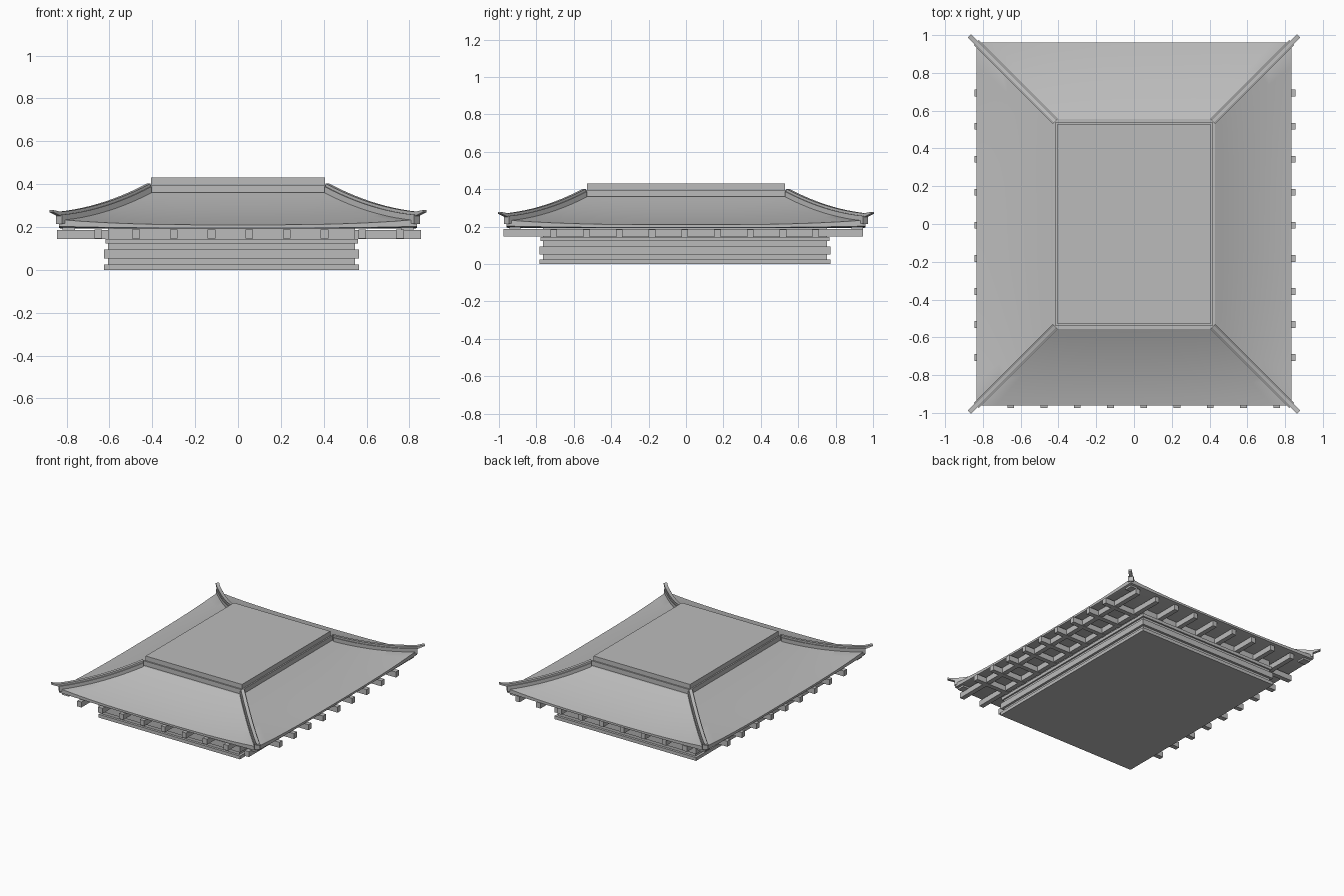
import bpy, bmesh, math
from mathutils import Vector

cube = bpy.data.objects.get("Cube")
if cube:
    bpy.data.objects.remove(cube)

stone = bpy.data.materials.new("plain_grey")
stone.use_nodes = True
GREY = (0.5, 0.5, 0.5, 1)
stone.diffuse_color = GREY
stone.node_tree.nodes["Principled BSDF"].inputs["Base Color"].default_value = GREY

EAVE, TOP = Vector((0.835, 0.96)), Vector((0.43, 0.555))


def make(name, bm, smooth=False):
    bmesh.ops.recalc_face_normals(bm, faces=bm.faces)
    mesh = bpy.data.meshes.new(name)
    bm.to_mesh(mesh)
    bm.free()
    mesh.materials.append(stone)
    obj = bpy.data.objects.new(name, mesh)
    bpy.context.scene.collection.objects.link(obj)
    if smooth:
        bpy.ops.object.select_all(action='DESELECT')
        obj.select_set(True)
        bpy.context.view_layer.objects.active = obj
        bpy.ops.object.shade_smooth_by_angle(angle=math.radians(25))
    return obj


def box(name, lo, hi):
    bm = bmesh.new()
    bmesh.ops.create_cube(bm, size=1)
    for v in bm.verts:
        v.co = [l + (c + 0.5) * (h - l) for c, l, h in zip(v.co, lo, hi)]
    return make(name, bm)


def loft(bm, rings):
    """Skin a list of closed point rings and cap both ends."""
    rows = [[bm.verts.new(p) for p in ring] for ring in rings]
    for a, b in zip(rows, rows[1:]):
        for i in range(len(a)):
            j = (i + 1) % len(a)
            bm.faces.new((a[i], a[j], b[j], b[i]))
    bm.faces.new(rows[0])
    bm.faces.new(rows[-1])


# Stepped base
steps = [(0, 0.025, 0), (0.025, 0.052, 0.018), (0.052, 0.095, 0),
         (0.095, 0.122, 0.018), (0.122, 0.145, 0.006), (0.145, 0.2, 0.018)]
for i, (z0, z1, inset) in enumerate(steps):
    box(f"base_step_{i + 1}", (-0.625 + inset, -0.783 + inset, z0),
        (0.565 - inset, 0.772 - inset, z1))

# Crossing beams below the eaves
for i in range(9):
    y = -0.007 + (i - 4) * 0.175
    box(f"cross_beam_{i + 1}", (-0.845, y - 0.018, 0.143), (0.855, y + 0.018, 0.185))
    x = 0.052 + (i - 4) * 0.176
    box(f"long_beam_{i + 1}", (x - 0.018, -0.975, 0.147), (x + 0.018, 0.945, 0.188))


# Hipped roof with concave slopes and lifted corners
def slope(t, u):
    sag = 0.21 + 0.15 * (0.6 * t + 0.4 * t * t)
    return sag + 0.025 * abs(u) ** 3 * max(0, 1 - t) ** 2


def ring(half, height, n=16):
    corners = [(-1, -1), (1, -1), (1, 1), (-1, 1)]
    points = []
    for k in range(4):
        a, b = Vector(corners[k]), Vector(corners[(k + 1) % 4])
        for i in range(n):
            p = a.lerp(b, i / n)
            points.append((p.x * half.x, p.y * half.y, height(2 * i / n - 1)))
    return points


bm = bmesh.new()
rings = [ring(EAVE * 0.65, lambda u: 0.192),
         ring(EAVE * 0.985, lambda u: 0.192 + 0.006 * abs(u) ** 3)]
rings.append(ring(EAVE, lambda u: 0.195 + 0.008 * abs(u) ** 3))
for i in range(11):
    t = i / 10
    rings.append(ring(EAVE.lerp(TOP, t), lambda u: slope(t, u)))
loft(bm, rings)
make("roof", bm, smooth=True)

# Flat crown on the roof
box("crown_lower", (-0.415, -0.54, 0.34), (0.415, 0.54, 0.395))
box("crown_upper", (-0.405, -0.53, 0.395), (0.405, 0.53, 0.43))


# Hip ridges: a wide course below, a narrow one that runs out to a raised tip
def ridge(name, sx, sy, start, end, half_width, low, high, taper):
    side = Vector((-sy, sx)).normalized() * half_width
    rings = []
    for i in range(13):
        t = start + (end - start) * i / 12
        p = EAVE.lerp(TOP, t)
        p = Vector((p.x * sx, p.y * sy))
        z = slope(t, 1) + 0.12 * max(0, -t)
        bottom = low + (high - low) * taper * max(0, 1 - max(t + 0.09, 0) / 0.12)
        rings.append([(*(p + side), z + bottom), (*(p - side), z + bottom),
                      (*(p - side), z + high), (*(p + side), z + high)])
    bm = bmesh.new()
    loft(bm, rings)
    make(name, bm, smooth=True)


for sx, a in ((-1, "right"), (1, "left")):
    for sy, b in ((-1, "front"), (1, "back")):
        ridge(f"{b}_{a}_ridge_course", sx, sy, 1.03, 0.0, 0.019, -0.02, 0.022, 0)
        ridge(f"{b}_{a}_ridge_cap", sx, sy, 1.03, -0.09, 0.012, 0.012, 0.036, 0.6)
        # Small block under each roof corner
        x, y = sorted((sx * 0.76, sx * 0.82)), sorted((sy * 0.885, sy * 0.945))
        box(f"{b}_{a}_corner_block", (x[0], y[0], 0.184), (x[1], y[1], 0.2))
